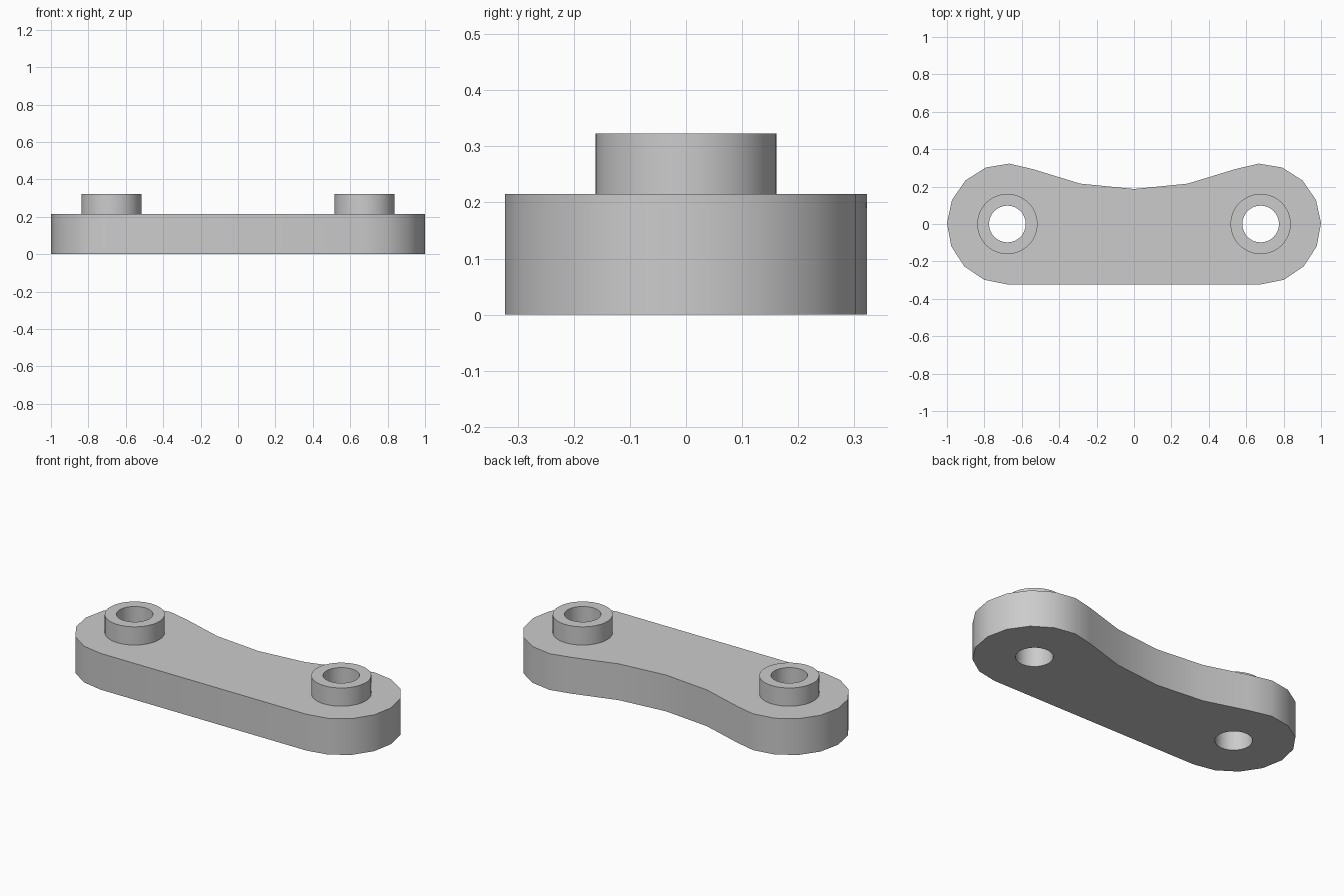
import bpy, bmesh
from math import cos, sin, radians

cube = bpy.data.objects.get("Cube")
if cube:
    bpy.data.objects.remove(cube, do_unlink=True)

END_X, END_R = 0.677, 0.323      # rounded ends, concentric with the bores
BOSS_R, BORE_R = 0.161, 0.098
PLATE_TOP, BOSS_TOP = 0.215, 0.323

grey = bpy.data.materials.new("plain grey")
grey.use_nodes = True
grey.diffuse_color = (0.6, 0.6, 0.6, 1)
grey.node_tree.nodes["Principled BSDF"].inputs["Base Color"].default_value = (0.6, 0.6, 0.6, 1)


def arc(cx, radius, start, end, steps):
    angles = [radians(start + (end - start) * i / steps) for i in range(steps + 1)]
    return [(cx + radius * cos(a), radius * sin(a)) for a in angles]


def circle(cx, radius):
    return arc(cx, radius, 0, 360, 48)[:-1]


def extruded(name, loops, bottom, top):
    """Solid from an outer loop and its holes, between two heights."""
    curve = bpy.data.curves.new(name, 'CURVE')
    curve.dimensions = '2D'
    curve.fill_mode = 'BOTH'
    curve.extrude = (top - bottom) / 2
    for loop in loops:
        spline = curve.splines.new('POLY')
        spline.points.add(len(loop) - 1)
        for point, (x, y) in zip(spline.points, loop):
            point.co = (x, y, 0, 1)
        spline.use_cyclic_u = True
    obj = bpy.data.objects.new(name, curve)
    bpy.context.collection.objects.link(obj)
    bpy.ops.object.select_all(action='DESELECT')
    obj.select_set(True)
    bpy.context.view_layer.objects.active = obj
    bpy.ops.object.convert(target='MESH')
    obj = bpy.context.view_layer.objects.active
    obj.name = name

    # Weld the caps to the walls and set the height
    bm = bmesh.new()
    bm.from_mesh(obj.data)
    bmesh.ops.remove_doubles(bm, verts=bm.verts, dist=0.0001)
    bmesh.ops.translate(bm, verts=bm.verts, vec=(0, 0, (bottom + top) / 2))
    bmesh.ops.recalc_face_normals(bm, faces=bm.faces)
    bm.to_mesh(obj.data)
    bm.free()
    obj.data.materials.clear()
    obj.data.materials.append(grey)
    bpy.ops.object.shade_smooth_by_angle(angle=radians(30))
    return obj


# Link plate: straight front, rounded ends, shallow waist at the back
half = arc(END_X, END_R, -90, 114.5, 9) + [(0.288, 0.216)]
outline = half + [(0, 0.187)] + [(-x, y) for x, y in reversed(half)]
extruded("link_plate", [outline, circle(-END_X, BORE_R), circle(END_X, BORE_R)], 0, PLATE_TOP)

# Hollow bosses around the bores
for name, x in (("left_boss", END_X), ("right_boss", -END_X)):
    extruded(name, [circle(x, BOSS_R), circle(x, BORE_R)], PLATE_TOP, BOSS_TOP)
